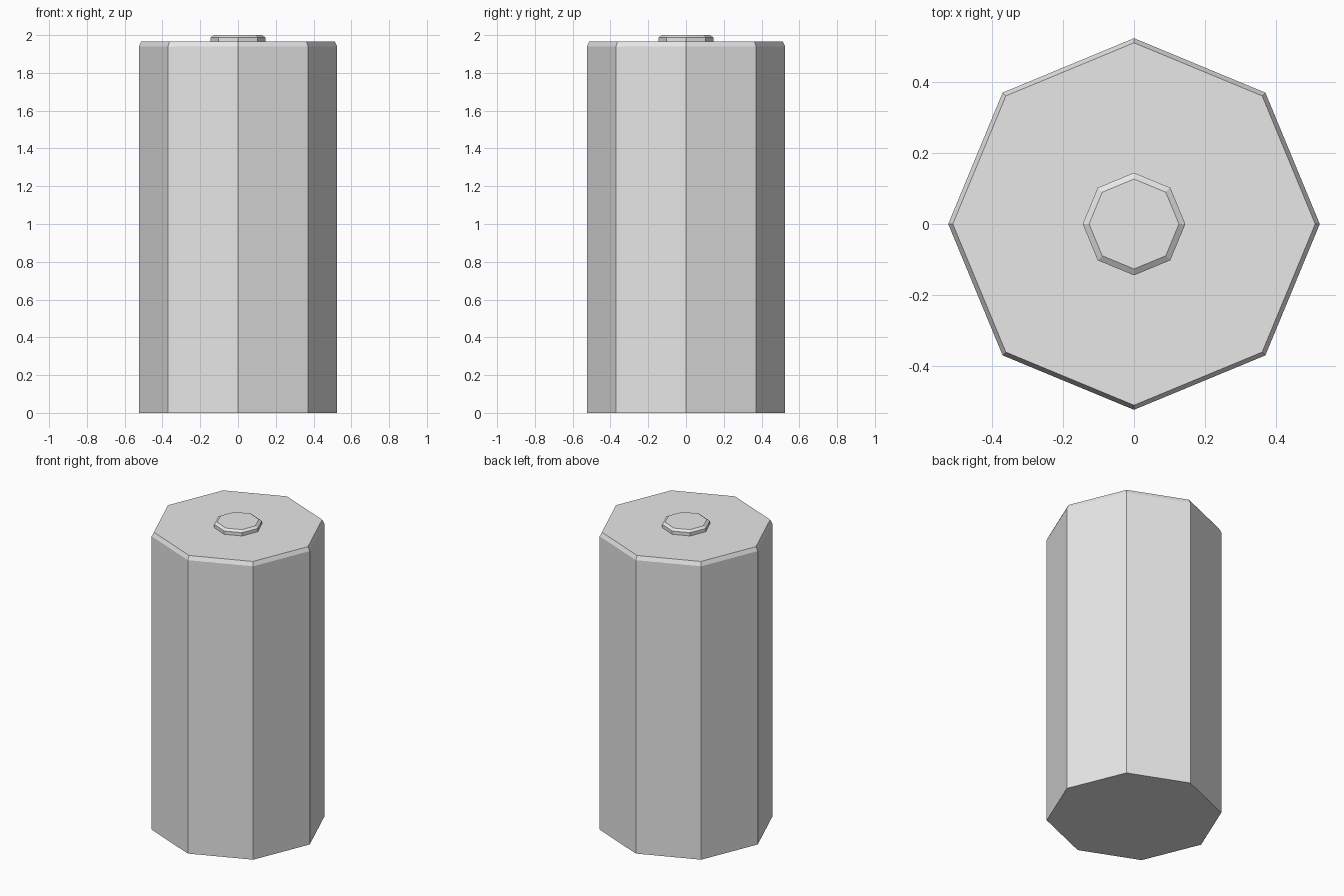
import bpy, bmesh, math

SIDES = 8

old = bpy.data.objects.get("Cube")
if old:
    bpy.data.objects.remove(old, do_unlink=True)


def make_material(name, rgba):
    mat = bpy.data.materials.new(name)
    mat.use_nodes = True
    mat.diffuse_color = rgba
    mat.node_tree.nodes["Principled BSDF"].inputs["Base Color"].default_value = rgba
    return mat


def lathe(name, profile, mat):
    """Closed faceted solid from (radius, height) rings."""
    bm = bmesh.new()
    rings = []
    for radius, z in profile:
        angles = [math.tau * i / SIDES for i in range(SIDES)]
        rings.append([bm.verts.new((radius * math.cos(a), radius * math.sin(a), z))
                      for a in angles])
    for low, high in zip(rings, rings[1:]):
        for i in range(SIDES):
            j = (i + 1) % SIDES
            bm.faces.new((low[i], low[j], high[j], high[i]))
    bm.faces.new(rings[0][::-1])
    bm.faces.new(rings[-1])
    mesh = bpy.data.meshes.new(name)
    bm.to_mesh(mesh)
    bm.free()
    mesh.materials.append(mat)
    obj = bpy.data.objects.new(name, mesh)
    bpy.context.collection.objects.link(obj)
    return obj


grey = make_material("light grey", (0.8, 0.8, 0.8, 1))

# Eight-sided body with a chamfered top rim
lathe("body", [(0.525, 0), (0.525, 1.94), (0.512, 1.966)], grey)

# Small chamfered button in the middle of the top
lathe("top_button", [(0.145, 1.966), (0.145, 1.988), (0.127, 2.0)], grey)
